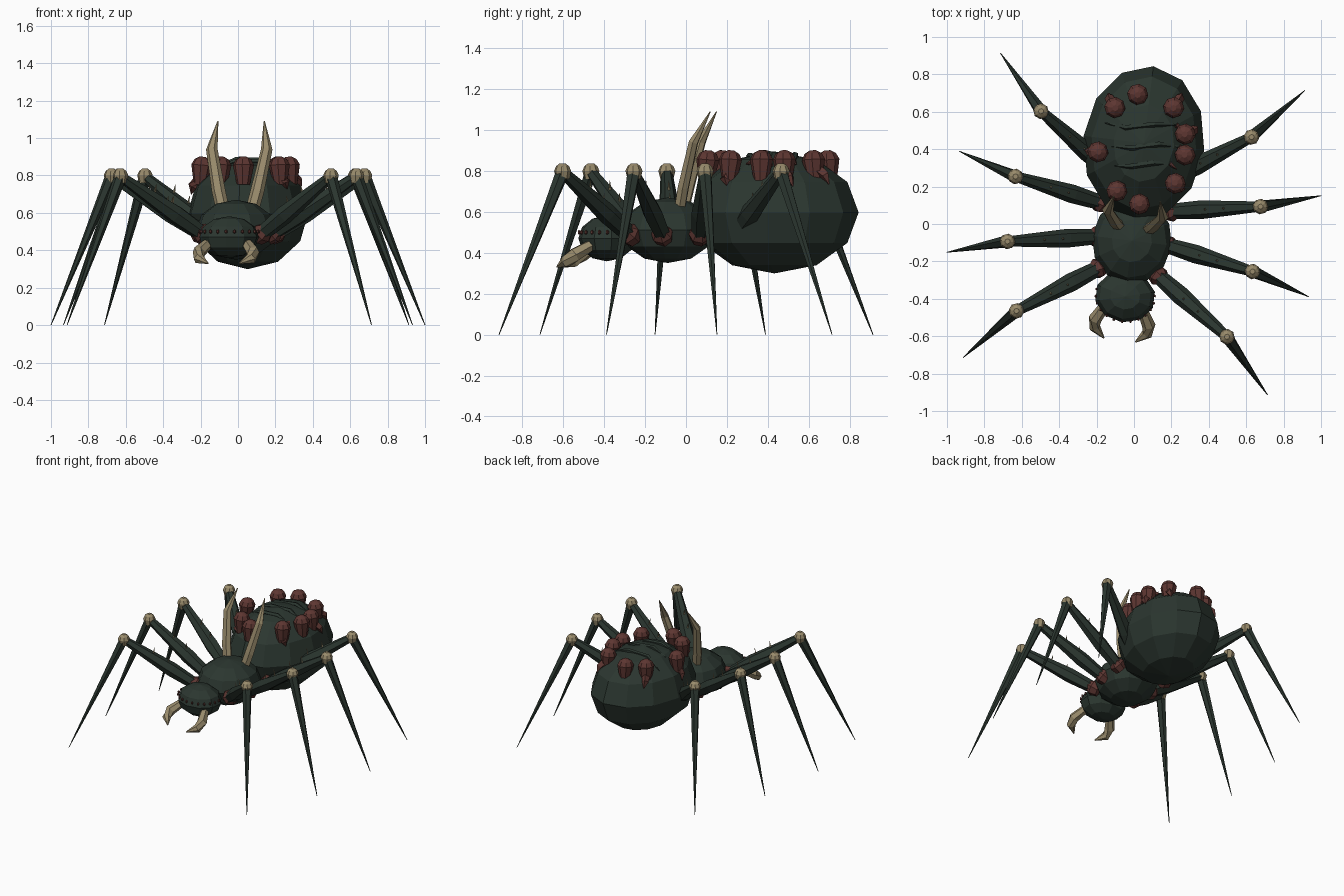
import bpy, bmesh, math
from mathutils import Matrix, Vector

cube = bpy.data.objects.get("Cube")
if cube:
    bpy.data.objects.remove(cube, do_unlink=True)

# The whole body is turned slightly about the vertical axis
TURN = Matrix.Rotation(math.radians(-7), 4, 'Z')


def material(name, rgb):
    m = bpy.data.materials.new(name)
    m.use_nodes = True
    m.diffuse_color = (*rgb, 1)
    m.node_tree.nodes["Principled BSDF"].inputs["Base Color"].default_value = (*rgb, 1)
    return m


GREEN = material("dark green shell", (0.024, 0.037, 0.029))
MAROON = material("maroon growth", (0.11, 0.037, 0.031))
HORN = material("pale horn", (0.32, 0.26, 0.15))


def finish(bm, name, mat):
    bmesh.ops.recalc_face_normals(bm, faces=bm.faces)
    bm.transform(TURN)
    mesh = bpy.data.meshes.new(name)
    bm.to_mesh(mesh)
    bm.free()
    mesh.materials.append(mat)
    ob = bpy.data.objects.new(name, mesh)
    bpy.context.collection.objects.link(ob)
    return ob


def blob(name, mat, center, size, segments=12, rings=6):
    bm = bmesh.new()
    bmesh.ops.create_uvsphere(bm, u_segments=segments, v_segments=rings, radius=1)
    bm.transform(Matrix.Translation(center) @ Matrix.Diagonal((*size, 1)))
    return finish(bm, name, mat)


def limb(name, mat, path, radii, sides=6, squash=1):
    """Faceted tube through the path with a radius at each point."""
    path = [Vector(p) for p in path]
    bm = bmesh.new()
    loops = []
    for i, (p, r) in enumerate(zip(path, radii)):
        d = path[min(i + 1, len(path) - 1)] - path[max(i - 1, 0)]
        side = d.cross(Vector((0, 1, 0) if abs(d.z) > 0.8 * d.length else (0, 0, 1))).normalized()
        up = side.cross(d).normalized()
        angles = [math.tau * k / sides for k in range(sides)]
        loops.append([bm.verts.new(p + side * r * math.cos(a) + up * r * squash * math.sin(a))
                      for a in angles])
    for a, b in zip(loops, loops[1:]):
        for k in range(sides):
            n = (k + 1) % sides
            bm.faces.new((a[k], a[n], b[n], b[k]))
    bm.faces.new(loops[0])
    bm.faces.new(loops[-1])
    return finish(bm, name, mat)


# Body sections
ABDOMEN, ABDOMEN_SIZE = (0, 0.435, 0.597), (0.325, 0.415, 0.298)
blob("abdomen", GREEN, ABDOMEN, ABDOMEN_SIZE)
blob("thorax", GREEN, (0, -0.09, 0.51), (0.215, 0.23, 0.16))
blob("head", GREEN, (0, -0.39, 0.47), (0.163, 0.14, 0.112), 10)


def abdomen_top(x, y):
    u = (x - ABDOMEN[0]) / ABDOMEN_SIZE[0]
    v = (y - ABDOMEN[1]) / ABDOMEN_SIZE[1]
    return ABDOMEN[2] + ABDOMEN_SIZE[2] * math.sqrt(max(0, 1 - u * u - v * v))


# Legs: inner and outer pairs repeated on all four quarters
def leg(sx, sy, hip, knee, foot):
    label = f"{'left' if sx > 0 else 'right'}_{'rear' if sy > 0 else 'front'}"
    label += "_outer" if abs(knee[1]) > 0.3 else "_inner"
    hip, knee, foot = (Vector((p[0] * sx, p[1] * sy, p[2])) for p in (hip, knee, foot))
    limb(label + "_upper_leg", GREEN, [hip, hip.lerp(knee, 0.35), knee], [0.04, 0.05, 0.027])
    limb(label + "_lower_leg", GREEN, [knee, foot], [0.034, 0.002])
    # Knee cap with a domed top
    cap = [knee + Vector((0, 0, h)) for h in (-0.035, 0.005, 0.028, 0.042)]
    limb(label + "_knee", HORN, cap, [0.032, 0.042, 0.032, 0.014], 8)
    # Collar where the leg joins the body
    limb(label + "_collar", MAROON, [hip.lerp(knee, t) for t in (-0.04, 0.04, 0.1)],
         [0.045, 0.056, 0.035], 7)
    # Thorns on the upper leg
    for t in (0.4, 0.6):
        p = hip.lerp(knee, t)
        limb(label + "_thorn", HORN, [p + Vector((0, 0, 0.025)), p + Vector((-0.012 * sx, 0, 0.085))],
             [0.009, 0.001], 4)


for sx in (-1, 1):
    for sy in (-1, 1):
        leg(sx, sy, (0.15, 0.25, 0.48), (0.567, 0.538, 0.795), (0.82, 0.82, 0))
        leg(sx, sy, (0.18, 0.09, 0.48), (0.66, 0.175, 0.795), (0.974, 0.272, 0))

# Jaws and back horns, mirrored
for s, label in ((1, "left"), (-1, "right")):
    limb(label + "_jaw", HORN,
         [(0.10 * s, -0.45, 0.44), (0.145 * s, -0.53, 0.39),
          (0.14 * s, -0.575, 0.355), (0.085 * s, -0.625, 0.33)],
         [0.028, 0.036, 0.03, 0.004])
    limb(label + "_horn", HORN,
         [(0.08 * s, -0.02, 0.62), (0.105 * s, 0.0, 0.72), (0.148 * s, 0.055, 0.94), (0.125 * s, 0.135, 1.09)],
         [0.036, 0.037, 0.031, 0.003], 6, 0.8)

# Row of small studs around the brow
for k in range(13):
    a = math.pi * (k / 12 * 1.1 - 0.05)
    blob("brow_stud", MAROON, (0.158 * math.cos(a), -0.39 - 0.136 * math.sin(a), 0.5),
         (0.009, 0.009, 0.012), 5, 3)

# Ring of pods on the abdomen
PODS = [(-0.064, 0.687), (-0.175, 0.603), (0.133, 0.641), (0.21, 0.509), (0.223, 0.40),
        (0.19, 0.245), (0.016, 0.113), (-0.111, 0.168), (-0.235, 0.36)]
for i, (x, y) in enumerate(PODS):
    out = Vector((x, y - ABDOMEN[1], 0)).normalized()
    top = Vector((x, y, 0.9))
    heights = (-0.15, -0.1, -0.045, -0.015, 0)
    limb("pod", MAROON, [top + Vector((0, 0, h)) + out * h * -0.08 for h in heights],
         [0.035, 0.046, 0.057, 0.042, 0.016], 8)
    # Pointed shard sliding down the shell beside some pods
    if i % 2 == 1 or i in (2, 8):
        a = Vector((x, y, 0)) + out * 0.01
        b = a + out * 0.055 + Vector((0, 0.03, 0))
        a.z, b.z = abdomen_top(a.x, a.y), abdomen_top(b.x, b.y) - 0.01
        limb("shard", MAROON, [a, a.lerp(b, 0.5) + out * 0.02, b], [0.03, 0.024, 0.002], 4)

# Slender ridges across the top of the abdomen
for y, x0, x1 in ((0.53, -0.22, 0.16), (0.42, -0.17, 0.19), (0.32, -0.14, 0.15)):
    xs = [x0 + (x1 - x0) * t for t in (0, 0.3, 0.7, 1)]
    pts = [(x, y + 0.025 * math.sin(x * 12), abdomen_top(x, y) - 0.006) for x in xs]
    limb("ridge", GREEN, pts, [0.003, 0.016, 0.016, 0.006], 5)
    limb("ridge_tip", MAROON, [pts[-1], (x1 + 0.04, y, abdomen_top(x1 + 0.04, y) + 0.01)],
         [0.016, 0.003], 5)
